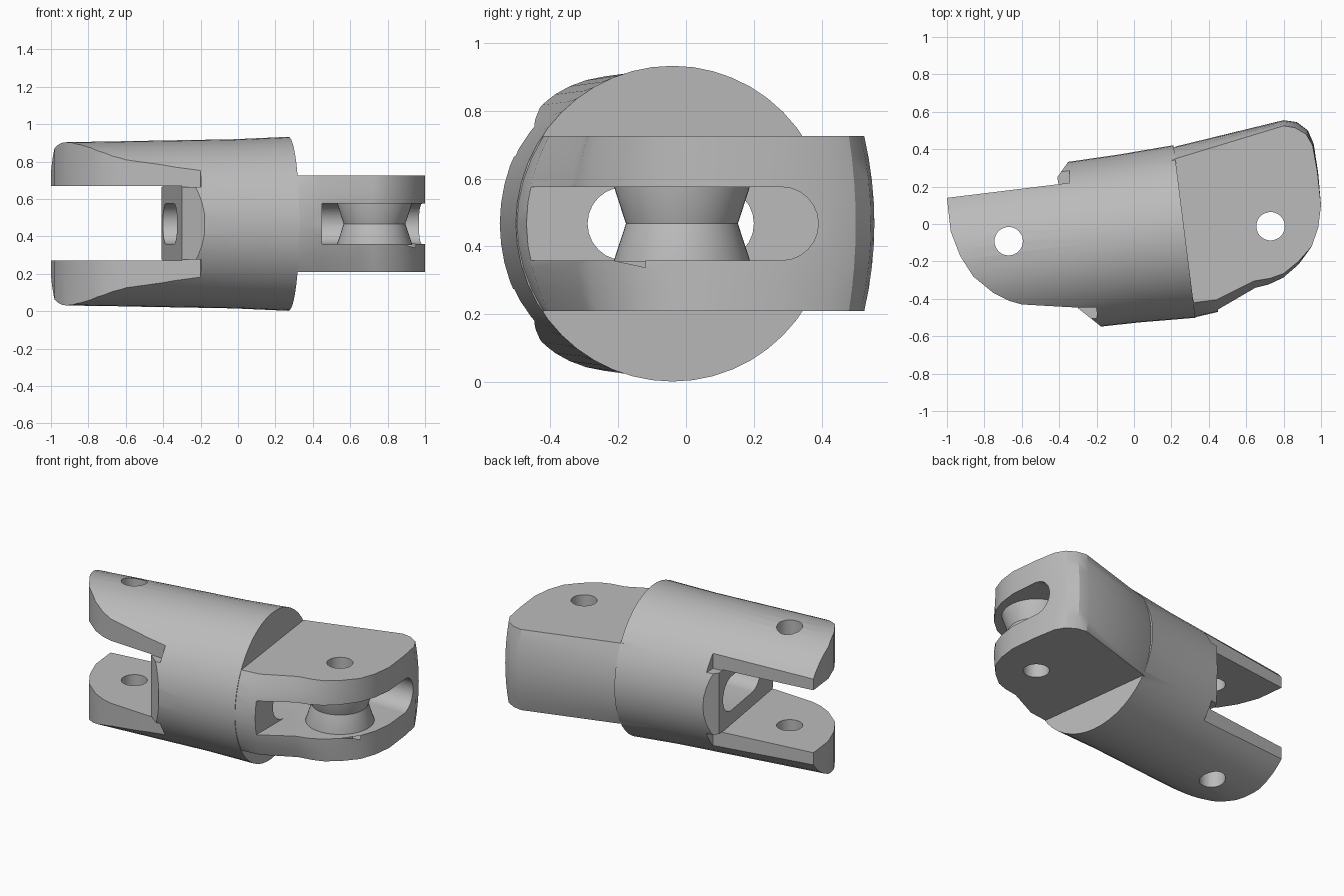
import bpy, bmesh, math
from mathutils import Matrix

if "Cube" in bpy.data.objects:
    bpy.data.objects.remove(bpy.data.objects["Cube"])

MID = 0.467  # height of the joint's centre line

grey = bpy.data.materials.new("plain_grey")
grey.use_nodes = True
grey.diffuse_color = (0.5, 0.5, 0.5, 1)
grey.node_tree.nodes["Principled BSDF"].inputs["Base Color"].default_value = (0.5, 0.5, 0.5, 1)


def loft(name, rings):
    """Closed solid through rings that all have the same number of points."""
    bm = bmesh.new()
    loops = [[bm.verts.new(p) for p in ring] for ring in rings]
    n = len(loops[0])
    for a, b in zip(loops, loops[1:]):
        for i in range(n):
            j = (i + 1) % n
            bm.faces.new((a[i], a[j], b[j], b[i]))
    bm.faces.new(loops[0])
    bm.faces.new(loops[-1])
    bmesh.ops.recalc_face_normals(bm, faces=bm.faces)
    mesh = bpy.data.meshes.new(name)
    bm.to_mesh(mesh)
    bm.free()
    mesh.materials.append(grey)
    ob = bpy.data.objects.new(name, mesh)
    bpy.context.collection.objects.link(ob)
    return ob


def prism(name, outline, z0, z1):
    return loft(name, [[(x, y, z) for x, y in outline] for z in (z0, z1)])


def circle(r, n):
    return [(r * math.cos(2 * math.pi * i / n), r * math.sin(2 * math.pi * i / n)) for i in range(n)]


def lathe(name, x, y, profile, n=48):
    return loft(name, [[(x + a, y + b, z) for a, b in circle(r, n)] for r, z in profile])


def capsule(name, x0, x1, y0, y1, r=0.108, n=12):
    """Round-ended bar running along x."""
    ring = []
    for yc, start in ((y1 - r, -90), (y0 + r, 90)):
        for i in range(n + 1):
            a = math.radians(start + 180 * i / n)
            ring.append((yc + r * math.cos(a), MID + r * math.sin(a)))
    return loft(name, [[(x, y, z) for y, z in ring] for x in (x0, x1)])


def boolean(ob, tool, operation="DIFFERENCE"):
    mod = ob.modifiers.new("join", "BOOLEAN")
    mod.operation = operation
    mod.solver = "EXACT"
    mod.object = tool
    tool.hide_render = True
    bpy.ops.object.select_all(action="DESELECT")
    bpy.context.view_layer.objects.active = ob
    ob.select_set(True)
    bpy.ops.object.modifier_apply(modifier=mod.name)
    bpy.data.objects.remove(tool)


# Tapered round body, its axis turned slightly in plan
body = loft("link_body", [[(u, a, b) for a, b in circle(r, 48)]
                          for u, r in ((-1.45, 0.432), (-0.3, 0.452), (0, 0.465))])
body.data.transform(Matrix.Translation((0.27, -0.04, MID)) @ Matrix.Rotation(math.radians(7.2), 4, "Z"))

# Gap between the two fork arms, with a chamfered base
gap = [(-1.4, -0.8), (-1.4, 0.8), (-0.3, 0.8), (-0.35, 0.335), (-0.41, 0.25),
       (-0.3, -0.45), (-0.18, -0.545), (-0.15, -0.8)]
boolean(body, prism("gap_cutter", gap, 0.27, 0.67))

# Flattened sides and rounded tip of the fork arms
back_trim = [(-1.3, 0.103), (-0.345, 0.22), (-0.35, 0.8), (-1.3, 0.8)]
front_trim = [(-1.4, 0.14), (-1, 0.14), (-0.98, -0.04), (-0.93, -0.17), (-0.86, -0.28), (-0.75, -0.37),
              (-0.67, -0.41), (-0.6, -0.43), (-0.34, -0.445), (-0.2, -0.447), (-0.185, -0.8), (-1.4, -0.8)]
for low, high in ((-0.5, 0.275), (0.665, 1.5)):
    for outline in (back_trim, front_trim):
        boolean(body, prism("trim_cutter", outline, low, high))

# Flat-topped head with gently bulging flanks
waist = [(0, 0.3), (0.225, 0.415), (0.8, 0.555), (0.87, 0.545), (0.93, 0.5), (0.96, 0.43), (0.985, 0.28),
         (1, 0.1), (0.985, -0.02), (0.95, -0.12), (0.88, -0.22), (0.8, -0.29), (0.72, -0.33),
         (0.65, -0.35), (0.45, -0.47), (0.32, -0.5), (0, -0.45)]
rim = [(0, 0.25), (0.225, 0.35), (0.8, 0.525), (0.86, 0.515), (0.92, 0.48), (0.955, 0.42), (0.98, 0.28),
       (1, 0.1), (0.985, -0.02), (0.95, -0.12), (0.88, -0.2), (0.8, -0.265), (0.73, -0.29),
       (0.64, -0.305), (0.44, -0.405), (0.32, -0.42), (0, -0.4)]
rings = []
for i in range(9):
    s = i / 4 - 1
    t = s * s
    rings.append([(a + (c - a) * t, b + (d - b) * t, MID + 0.258 * s)
                  for (a, b), (c, d) in zip(waist, rim)])
boolean(body, loft("head", rings), "UNION")

# Slot open to the front and tip, and the tunnel through to the fork
boolean(body, capsule("slot_cutter", 0.45, 1.3, -1, 0.39))
boolean(body, capsule("tunnel_cutter", -0.7, 0.6, -0.29, 0.2))

# Hourglass spool in the slot
spool = lathe("spool", 0.73, -0.012, [(0.2, 0.355), (0.2, 0.36), (0.165, MID), (0.2, 0.575), (0.2, 0.58)])

# Pin holes
for ob, x, y in ((body, 0.73, -0.012), (spool, 0.73, -0.012), (body, -0.67, -0.092)):
    boolean(ob, lathe("hole_cutter", x, y, [(0.076, -0.5), (0.076, 1.5)], 32))

for ob in (body, spool):
    bpy.ops.object.select_all(action="DESELECT")
    bpy.context.view_layer.objects.active = ob
    ob.select_set(True)
    bpy.ops.object.shade_smooth_by_angle(angle=math.radians(25))
